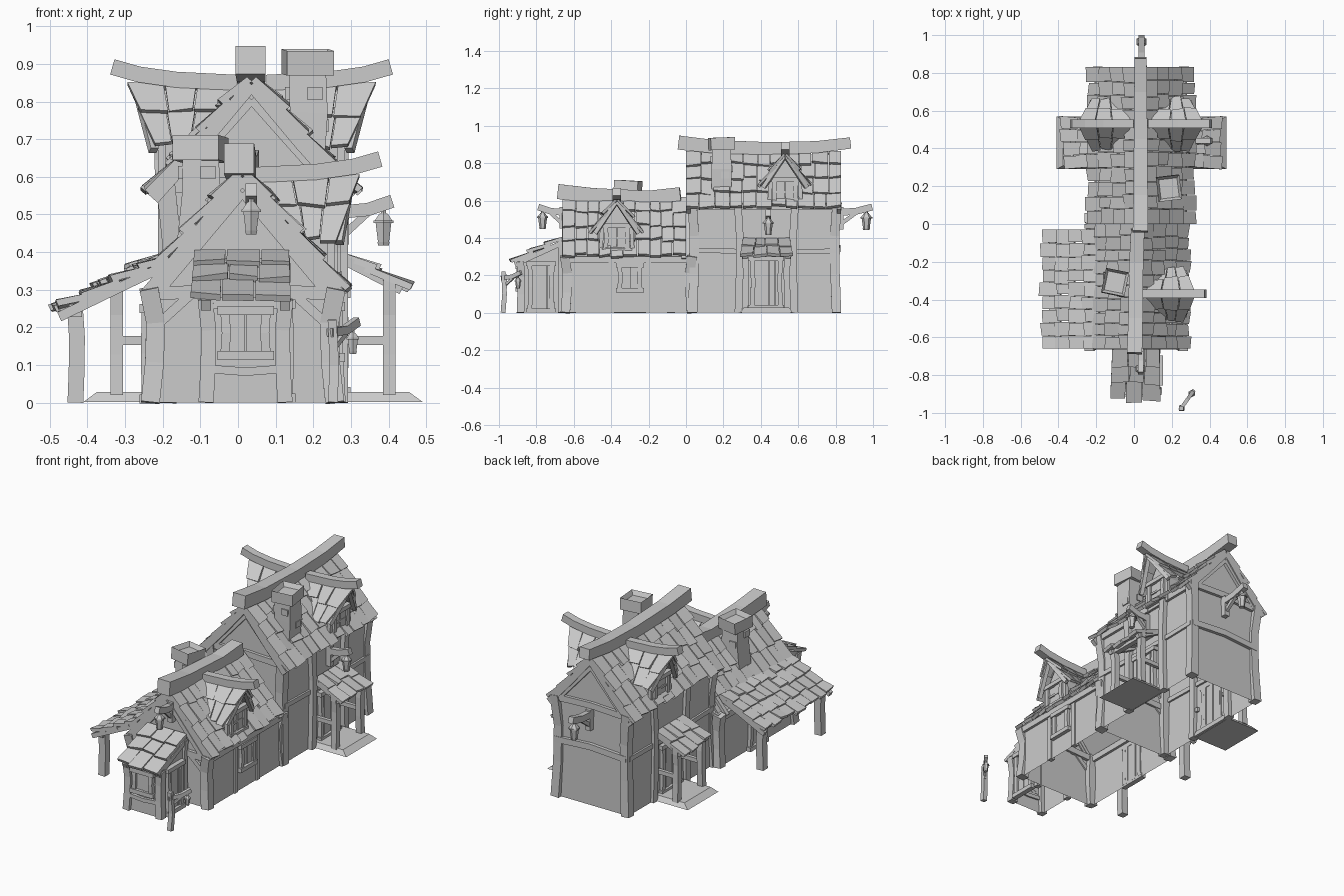
import bpy, bmesh, random
from mathutils import Vector as V, Matrix

if "Cube" in bpy.data.objects:
    bpy.data.objects.remove(bpy.data.objects["Cube"])
random.seed(4)
rnd = lambda a: random.uniform(-a, a)

def make(name, verts, faces):
    me = bpy.data.meshes.new(name)
    me.from_pydata([tuple(v) for v in verts], [], faces)
    bm = bmesh.new(); bm.from_mesh(me)
    bmesh.ops.recalc_face_normals(bm, faces=bm.faces)
    bm.to_mesh(me); bm.free()
    ob = bpy.data.objects.new(name, me)
    bpy.context.collection.objects.link(ob)
    return ob

BOX = [(0, 1, 2, 3), (7, 6, 5, 4), (0, 4, 5, 1), (1, 5, 6, 2), (2, 6, 7, 3), (3, 7, 4, 0)]

def sweep(name, pts, w, h, taper=1.0):
    """Rectangular timber along a polyline."""
    pts = [V(p) for p in pts]; n = len(pts); vs, fs = [], []
    for i, p in enumerate(pts):
        t = (pts[min(i+1, n-1)] - pts[max(i-1, 0)]).normalized()
        side = t.cross(V((0, 1, 0)) if abs(t.z) > .9 else V((0, 0, 1))).normalized()
        up = side.cross(t); k = 1 + (taper - 1) * i / (n - 1)
        vs += [p + side*a*w*k/2 + up*b*h*k/2 for a, b in ((-1, -1), (1, -1), (1, 1), (-1, 1))]
        if i: fs += [(4*i-4+j, 4*i-4+(j+1) % 4, 4*i+(j+1) % 4, 4*i+j) for j in range(4)]
    return make(name, vs, fs + [(3, 2, 1, 0), (4*n-4, 4*n-3, 4*n-2, 4*n-1)])

def post(name, x, y, z0, z1, w=.045, lean=(0, 0)):
    zs = [z0, z0 + (z1-z0)*.35, z0 + (z1-z0)*.7, z1]
    k = [0, .8, 1, -.3]
    return sweep(name, [(x+lean[0]*a, y+lean[1]*a, z) for a, z in zip(k, zs)], w, w)

def shell(name, prof, axis, a, b):
    """Extruded wall profile, open underneath (first edge is the bottom)."""
    P = (lambda u, z, t: (u, t, z)) if axis == 'y' else (lambda u, z, t: (t, u, z))
    n = len(prof)
    vs = [P(u, z, a) for u, z in prof] + [P(u, z, b) for u, z in prof]
    return make(name, vs, [tuple(range(n)), tuple(range(n, 2*n))] +
                [(i, (i+1) % n, n+(i+1) % n, n+i) for i in range(1, n)])

def tiles(name, eA, eB, rA, rB, rows, cols, th=.018):
    """Overlapping crooked shingles over a quad: eave A-B, ridge A-B."""
    eA, eB, rA, rB = map(V, (eA, eB, rA, rB)); vs, fs = [], []
    n = (eB-eA).cross(rA-eA).normalized()
    if n.z < 0: n = -n
    S = lambda u, v: eA.lerp(eB, u).lerp(rA.lerp(rB, u), v)
    for r in range(rows):
        cuts = [0] + [(c + rnd(.12)) / cols for c in range(1, cols)] + [1]
        for c in range(cols):
            lo, hi = (r - .02 + rnd(.13)) / rows, min(1.0, (r + 1.25) / rows)
            lift, tw, roll = .013 + rnd(.005), rnd(.05) / rows, rnd(.005)
            g = .025 / cols
            u0, u1 = cuts[c] + g*(c > 0), cuts[c+1] - g*(c < cols-1)
            q = [(S(u0, lo+tw), lift+roll), (S(u1, lo-tw), lift-roll), (S(u1, hi), -.002), (S(u0, hi), -.002)]
            b = len(vs)
            vs += [p + n*l for p, l in q] + [p + n*(l+th) for p, l in q]
            fs += [tuple(b+i for i in f) for f in BOX]
    return make(name, vs, fs)

def opening(name, c, u, n, w, h, planks, cross=False):
    """Framed door or window; c = bottom centre on the wall, u = across, n = outward."""
    c, u, n, z = V(c), V(u), V(n), V((0, 0, 1))
    f = .024
    for s in (-1, 1):
        sweep(name + "_jamb", [c+u*s*w/2+n*.006, c+u*s*(w/2-.004)+n*.008+z*h*.5, c+u*s*w/2+n*.006+z*h], f, f)
    for k in (0, h):
        sweep(name + "_rail", [c-u*(w/2+.02)+n*.01+z*k, c+u*(w/2+.02)+n*.01+z*k], f*1.2, f)
    pw = w / planks
    for i in range(planks):
        p = c + u*(-w/2 + pw*(i+.5)) + n*(.001 + .004*(i % 2))
        sweep(name + "_panel", [p, p + z*h], pw*.96 if abs(u.x) else .012, .012 if abs(u.x) else pw*.96)
    if cross:
        sweep(name + "_bar", [c+n*.008-u*w/2+z*h*.5, c+n*.008+u*w/2+z*h*.5], .012, .012)

def lantern(p, k=1.0):
    """Six-sided tapered lamp hanging with its top at p."""
    bm = bmesh.new()
    for r1, r2, d, z in ((.016, .019, .01, -.088), (.017, .024, .05, -.058), (.030, .030, .007, -.03),
                         (.027, .012, .02, -.017), (.008, .008, .016, -.002)):
        bmesh.ops.create_cone(bm, cap_ends=True, segments=6, radius1=r1*k, radius2=r2*k, depth=d*k,
                              matrix=Matrix.Translation(V(p) + V((0, 0, z*k))))
    me = bpy.data.meshes.new("lantern"); bm.to_mesh(me); bm.free()
    bpy.context.collection.objects.link(bpy.data.objects.new("lantern", me))

def bracket(p, d, L, k=1.0):
    """Wall arm with brace carrying a lantern."""
    p, d, z = V(p), V(d).normalized(), V((0, 0, 1))
    sweep("lamp_arm", [p - d*.02, p + d*L*.5 + z*.008, p + d*L + z*.03], .03*k, .035*k)
    sweep("lamp_brace", [p - z*.06*k, p + d*L*.5], .018*k, .02*k)
    sweep("lamp_plate", [p - z*.085*k, p + z*.03*k], .03*k, .03*k)
    lantern(p + d*L*.82 + z*.005, k)

def house(n, cx, y0, y1, hw, ez, rz, ew, ry0, ry1, rows, cols, left):
    """Gabled block: walls, posts, shingles, bargeboards."""
    sl = (rz-ez)/ew; wz = rz - sl*hw; tall = wz > .4
    shell(n + "_walls", [(cx-hw, 0), (cx+hw, 0), (cx+hw, wz-.01), (cx, rz-.01), (cx-hw, wz-.01)], 'y', y0, y1)
    for s in (-1, 1):
        we = left if s < 0 else ew
        tiles(n + "_shingles", (cx+s*we, ry0, rz-sl*we), (cx+s*we, ry1, rz-sl*we),
              (cx, ry0, rz), (cx, ry1, rz), rows if we == ew else rows-1, cols)
        for y, o in ((y0, 1), (y1, -1)):
            post(n + "_corner_post", cx+s*(hw-.005), y, 0, wz, .05, (-s*.014, o*.01))
            b = (ry0+.012) if o > 0 else (ry1-.012)
            sweep(n + "_bargeboard", [(cx, b, rz-.01), (cx+s*ew*.5, b, rz-sl*ew*.5-.015), (cx+s*ew, b, ez-.01)], .024, .035)
            sweep(n + "_gable_rafter", [(cx, y-o*.006, rz-.05), (cx+s*(hw-.02), y-o*.006, wz-.02)], .025, .025)
            if not tall:
                sweep(n + "_corner_brace", [(cx+s*(hw-.01), y-o*.003, wz-.11), (cx+s*(hw-.12), y-o*.003, wz-.01)], .022, .025)
        sweep(n + "_wall_plate", [(cx+s*hw, y0, wz-.02), (cx+s*hw, y1, wz-.02)], .03, .035)
        if tall:
            sweep(n + "_mid_rail", [(cx+s*hw, y0, .335), (cx+s*hw, (y0+y1)/2, .325), (cx+s*hw, y1, .33)], .022, .026)
    for y in (y0, y1):
        sweep(n + "_tie_beam", [(cx-hw, y, wz-.015), (cx, y, wz-.005), (cx+hw, y, wz-.015)], .035, .035)

def dormer(cx, s, y, dz, top):
    """Side dormer with an upswept roof and a window."""
    X = lambda o: cx + s*o
    shell("dormer_walls", [(y-.085, .55+dz), (y+.085, .55+dz), (y+.085, .70+dz), (y, .83+dz), (y-.085, .70+dz)], 'x', X(.06), X(.235))
    for q in (-1, 1):
        tiles("dormer_shingles", (X(.255), y+q*.122, .668+dz), (X(.12), y+q*.115, .68+dz),
              (X(top), y, .845+dz), (X(.05), y, .835+dz), 2, 3, .014)
        sweep("dormer_bargeboard", [(X(top-.025), y, .84+dz), (X(.26), y+q*.115, .67+dz)], .022, .022)
        sweep("dormer_post", [(X(.238), y+q*.085, .55+dz), (X(.238), y+q*.08, .71+dz)], .02, .02)
    sweep("dormer_ridge", [(X(.04), y, .85+dz), (X(.2), y, .858+dz), (X(.3), y, .872+dz), (X(.37), y, .892+dz)], .045, .042)
    opening("dormer_window", (X(.238), y, .58+dz), (0, 1, 0), (s, 0, 0), .12, .13, 2, True)

def porch(s, cx=.04, y=.43):
    """Side entrance: step, posts, canopy and door."""
    X = lambda o: cx + s*o
    make("porch_step", [(X(a), y+b*q, z) for q, z in ((1, .002), (.86, .028)) for a, b in
         ((.22, -.14), (.45 if q == 1 else .415, -.14), (.45 if q == 1 else .415, .14), (.22, .14))], BOX)
    for q in (-1, 1):
        yy = y + q*.115
        post("porch_post", X(.362), yy, .02, .325, .034, (0, -q*.006))
        sweep("porch_rail", [(X(.22), yy, .165), (X(.362), yy, .165)], .02, .024)
        sweep("porch_rafter", [(X(.22), yy, .39), (X(.395), yy, .30)], .026, .026)
        post("door_post", X(.232), y+q*.15, 0, .57, .04, (0, -q*.008))
    sweep("porch_lintel", [(X(.362), y-.135, .312), (X(.362), y+.135, .312)], .03, .03)
    tiles("porch_shingles", (X(.402), y-.14, .292), (X(.402), y+.14, .292), (X(.23), y-.125, .385), (X(.23), y+.125, .385), 2, 4)
    opening("porch_door", (X(.234), y, .03), (0, 1, 0), (s, 0, 0), .15, .26, 5)

def chimney(x, y, z0, z1, tilt):
    sweep("chimney_shaft", [(x-.01, y, z0), (x+.003, y, (z0+z1)/2), (x, y, z1-.05)], .105, .11, .92)
    bm = bmesh.new()
    bmesh.ops.create_cube(bm, size=1, matrix=Matrix.Translation((x, y, z1-.036)) @ Matrix.Rotation(tilt, 4, 'Z')
                          @ Matrix.Rotation(tilt*.3, 4, 'X') @ Matrix.Diagonal((.125, .13, .066, 1)))
    topf = max(bm.faces, key=lambda f: f.calc_center_median().z)
    bmesh.ops.inset_region(bm, faces=[topf], thickness=.02)
    bmesh.ops.translate(bm, verts=topf.verts, vec=(0, 0, -.025))
    me = bpy.data.meshes.new("chimney_cap"); bm.to_mesh(me); bm.free()
    bpy.context.collection.objects.link(bpy.data.objects.new("chimney_cap", me))
    for dx, dy, t in ((.036, .02, .35), (-.04, -.025, .6), (.02, -.036, .6), (-.02, .036, .45)):
        z = z0 + (z1-z0)*t
        sweep("chimney_brick", [(x+dx, y+dy, z), (x+dx, y+dy, z+.035)], .04, .045)

# Tall rear block and lower front block
house("tall", .036, .035, .805, .23, .552, .855, .262, .0, .83, 4, 11, .262)
house("low", .012, -.645, .03, .25, .292, .608, .26, -.66, .0, 4, 10, .20)
sweep("tall_ridge_beam", [(.033, -.04, .91), (.035, .15, .888), (.035, .45, .878), (.035, .7, .886), (.035, .88, .908)], .08, .075, .8)
sweep("low_ridge_beam", [(.003, -.685, .648), (.008, -.5, .628), (.012, -.2, .615), (.02, -.03, .635)], .08, .08, .9)
sweep("tall_back_mid_beam", [(-.19, .808, .33), (.04, .81, .345), (.27, .808, .33)], .03, .035)

# Dormers, porches, chimneys
for s in (-1, 1):
    dormer(.036, s, .53, 0, .33)
    porch(s)
dormer(.008, 1, -.37, -.245, .315)
chimney(.185, .19, .6, .94, .12)
chimney(-.1, -.31, .42, .71, -.2)

# Lean-to on the left
tiles("lean_to_shingles", (-.478, -.66, .234), (-.478, -.03, .234), (-.18, -.66, .375), (-.18, -.03, .375), 4, 9)
sweep("lean_to_beam", [(-.432, -.645, .245), (-.432, -.045, .245)], .034, .034)
for y in (-.61, -.08):
    post("lean_to_post", -.432, y, 0, .25, .042, (.004, 0))
for y in (-.645, -.35, -.045):
    sweep("lean_to_rafter", [(-.475, y, .228), (-.32, y, .303), (-.19, y, .365)], .024, .026)
opening("lean_to_door", (-.238, -.3, .01), (0, 1, 0), (-1, 0, 0), .13, .24, 4)

# Front entrance room with single-pitch roof
shell("entry_walls", [(-.885, 0), (-.64, 0), (-.64, .385), (-.885, .27)], 'x', -.085, .125)
for x, s in ((-.085, 1), (.125, -1)):
    post("entry_front_post", x, -.885, 0, .275, .04, (s*.007, .004))
    post("entry_rear_post", x, -.67, 0, .37, .03, (s*.004, 0))
    sweep("entry_rafter", [(x, -.915, .258), (x, -.66, .375)], .026, .028)
sweep("entry_lintel", [(-.1, -.888, .265), (.14, -.888, .265)], .03, .03)
sweep("entry_rail", [(-.085, -.888, .09), (.02, -.888, .082), (.125, -.888, .09)], .025, .022)
tiles("entry_shingles", (-.126, -.922, .262), (.14, -.922, .262), (-.115, -.655, .392), (.135, -.655, .392), 3, 3)
opening("entry_window", (.02, -.888, .125), (1, 0, 0), (0, -1, 0), .11, .12, 2)
opening("entry_door", (.128, -.775, .012), (0, 1, 0), (1, 0, 0), .12, .25, 4)

# Windows on the low block's right wall
opening("low_window", (.26, -.3, .12), (0, 1, 0), (1, 0, 0), .11, .135, 2)
for y in (-.4, -.2):
    post("low_mid_post", .256, y, 0, .29, .028)

# Wall lanterns and the freestanding lamp post
bracket((.035, -.66, .535), (0, -1, 0), .13)
bracket((.04, .825, .535), (0, 1, 0), .17, 1.05)
bracket((.28, .44, .505), (1, 0, 0), .13)
sweep("lamp_post", [(.252, -.978, 0), (.256, -.97, .1), (.25, -.976, .22)], .026, .026, .9)
bracket((.255, -.968, .185), (.58, .81, 0), .105, .65)
